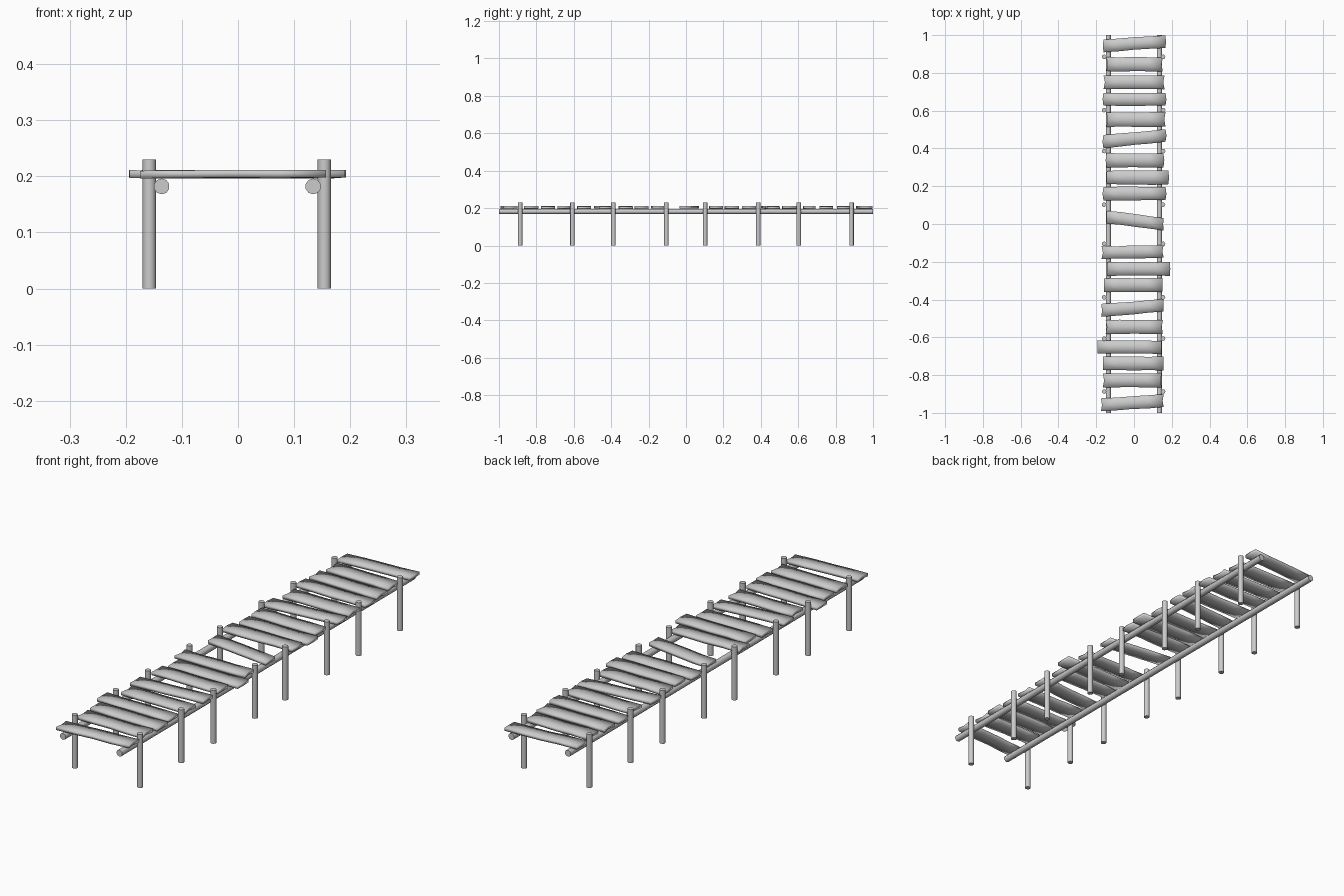
import bpy, bmesh, math, random

if "Cube" in bpy.data.objects:
    bpy.data.objects.remove(bpy.data.objects["Cube"])

random.seed(4)


def link(name, bm, smooth_all=False):
    bmesh.ops.recalc_face_normals(bm, faces=bm.faces)
    mesh = bpy.data.meshes.new(name)
    bm.to_mesh(mesh)
    bm.free()
    ob = bpy.data.objects.new(name, mesh)
    bpy.context.collection.objects.link(ob)
    bpy.ops.object.select_all(action='DESELECT')
    ob.select_set(True)
    bpy.context.view_layer.objects.active = ob
    if smooth_all:
        bpy.ops.object.shade_smooth()
    else:
        bpy.ops.object.shade_smooth_by_angle(angle=math.radians(40))
    return ob


def cylinder(name, radius, length, sides, loc, rot=(0, 0, 0)):
    bm = bmesh.new()
    bmesh.ops.create_cone(bm, cap_ends=True, segments=sides, radius1=radius,
                          radius2=radius, depth=length)
    ob = link(name, bm)
    ob.location, ob.rotation_euler = loc, rot


def plank(name, y, x0, x1, slope, width):
    """Rough board: rectangular sections along x with uneven edges and ends."""
    bm = bmesh.new()
    n, rings = 4, []
    notch = random.uniform(-0.005, 0.008)
    for i in range(n + 1):
        t = i / n
        x = x0 + (x1 - x0) * t
        cy = y + slope * (x - (x0 + x1) / 2)
        lo = cy - width / 2 + random.uniform(-0.002, 0.002)
        hi = cy + width / 2 + random.uniform(-0.002, 0.002)
        inset = notch if i == 0 else -notch if i == n else 0
        zl, zh = 0.197, 0.2105
        dz = random.uniform(-0.001, 0.001)
        pts = [(lo, zl), (cy, zl), (hi, zl), (hi, zh), (cy, zh), (lo, zh)]
        rings.append([bm.verts.new((x + (inset if k in (1, 4) else 0), p[0], p[1] + dz))
                      for k, p in enumerate(pts)])
    for a, b in zip(rings, rings[1:]):
        for k in range(6):
            j = (k + 1) % 6
            bm.faces.new((a[k], a[j], b[j], b[k]))
    for r in (rings[0], rings[-1]):
        bm.faces.new((r[0], r[1], r[4], r[5]))
        bm.faces.new((r[1], r[2], r[3], r[4]))
    link(name, bm, True)


# Long rails and support posts on both sides
for side, label in ((-1, "left"), (1, "right")):
    cylinder(f"{label}_rail", 0.014, 2.0, 10, (side * 0.135 - 0.001, 0, 0.182),
             (math.pi / 2, 0, 0))
    for i, y in enumerate((-0.887, -0.607, -0.388, -0.105, 0.102, 0.386, 0.603, 0.885)):
        cylinder(f"{label}_post_{i + 1}", 0.012, 0.23, 12, (side * 0.156 - 0.002, y, 0.115))

# Deck boards: centre y, left x, right x, slope, width
boards = [
    (0.955, -0.162, 0.167, 0.07, 0.066), (0.845, -0.146, 0.152, 0.0, 0.074),
    (0.750, -0.161, 0.162, 0.0, 0.072), (0.660, -0.162, 0.167, 0.0, 0.068),
    (0.553, -0.146, 0.167, 0.0, 0.076), (0.452, -0.162, 0.167, 0.10, 0.068),
    (0.338, -0.146, 0.156, 0.0, 0.074), (0.246, -0.144, 0.183, 0.0, 0.074),
    (0.161, -0.162, 0.167, 0.0, 0.070), (0.018, -0.146, 0.156, -0.13, 0.067),
    (-0.148, -0.172, 0.157, 0.02, 0.066), (-0.238, -0.140, 0.190, 0.0, 0.072),
    (-0.323, -0.160, 0.152, 0.0, 0.074), (-0.444, -0.172, 0.157, 0.08, 0.067),
    (-0.545, -0.150, 0.153, 0.0, 0.074), (-0.652, -0.193, 0.146, -0.01, 0.070),
    (-0.738, -0.165, 0.156, 0.0, 0.072), (-0.828, -0.165, 0.147, 0.0, 0.074),
    (-0.947, -0.175, 0.157, 0.07, 0.068)]
for i, b in enumerate(boards):
    plank(f"deck_board_{i + 1}", *b)
